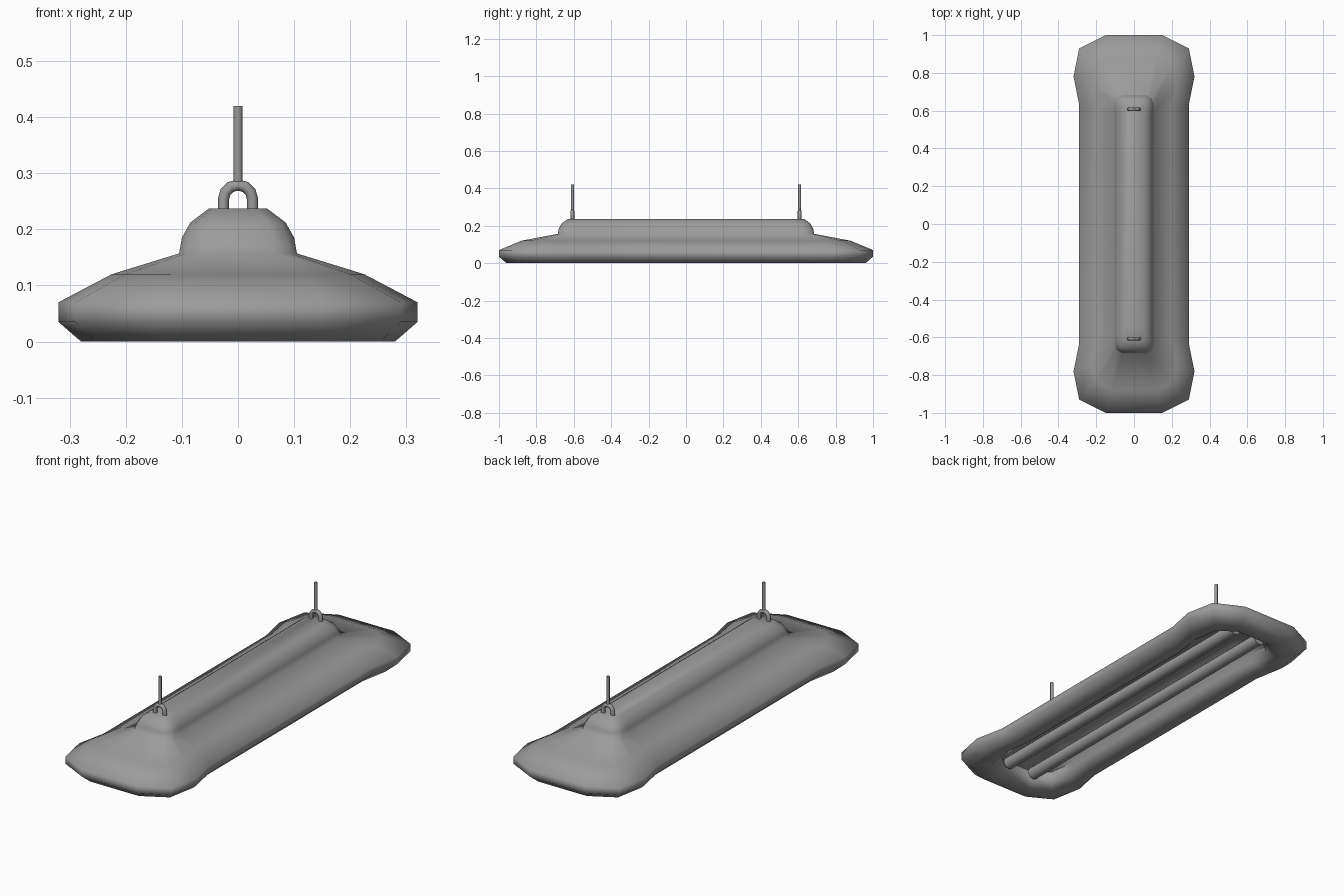
import bpy, bmesh, math

if "Cube" in bpy.data.objects:
    bpy.data.objects.remove(bpy.data.objects["Cube"], do_unlink=True)

grey = bpy.data.materials.new("grey metal")
grey.use_nodes = True
colour = (0.33, 0.33, 0.33, 1)
grey.diffuse_color = colour
grey.node_tree.nodes["Principled BSDF"].inputs["Base Color"].default_value = colour


def finish(obj, angle):
    obj.data.materials.append(grey)
    bpy.ops.object.select_all(action='DESELECT')
    obj.select_set(True)
    bpy.context.view_layer.objects.active = obj
    bpy.ops.object.shade_smooth_by_angle(angle=math.radians(angle))


def rod(name, radius, start, end, sides, rotation=(0, 0, 0)):
    length = math.dist(start, end)
    middle = [(a + b) / 2 for a, b in zip(start, end)]
    bpy.ops.mesh.primitive_cylinder_add(vertices=sides, radius=radius, depth=length,
                                        location=middle, rotation=rotation)
    obj = bpy.context.object
    obj.name = name
    finish(obj, 50)


def ring(quarter, z, inset=0.0):
    """Mirror a quarter outline into a closed ring, pulled in by inset."""
    ex = max(p[0] for p in quarter)
    ey = max(p[1] for p in quarter)
    q = [(x * (1 - inset / ex), y * (1 - inset / ey)) for x, y in quarter]
    half = q + [(x, -y) for x, y in reversed(q)]
    full = half + [(-x, y) for x, y in reversed(half)]
    return [(x, y, z) for x, y in full]


# Quarter outlines of the shade: rim, shoulder and raised housing
rim = [(0.15, 1.0), (0.29, 0.93), (0.32, 0.78), (0.29, 0.63)]
shoulder = [(0.12, 0.88), (0.2, 0.83), (0.225, 0.74), (0.2, 0.61)]
housing = [(0.065, 0.685), (0.093, 0.67), (0.105, 0.64), (0.105, 0.6)]

# Rings from the inner ceiling, around the lip and up to the housing top
rings = [
    ring(housing, 0.13, 0.01),
    ring(rim, 0.08, 0.135),
    ring(rim, 0.03, 0.15),
    ring(rim, 0.0, 0.11),
    ring(rim, 0.0, 0.04),
    ring(rim, 0.035),
    ring(rim, 0.07),
    ring(shoulder, 0.12),
    ring(housing, 0.157),
    ring(housing, 0.185, 0.005),
    ring(housing, 0.212, 0.02),
    ring(housing, 0.237, 0.053),
]
bm = bmesh.new()
loops = [[bm.verts.new(p) for p in r] for r in rings]
for low, high in zip(loops, loops[1:]):
    for i in range(len(low)):
        j = (i + 1) % len(low)
        bm.faces.new((low[i], low[j], high[j], high[i]))
bm.faces.new(loops[0])
bm.faces.new(loops[-1])
bmesh.ops.recalc_face_normals(bm, faces=bm.faces)
mesh = bpy.data.meshes.new("lamp_shade")
bm.to_mesh(mesh)
bm.free()
shade = bpy.data.objects.new("lamp_shade", mesh)
bpy.context.collection.objects.link(shade)
finish(shade, 80)

# Two light tubes under the shade
for side, x in (("left", 0.075), ("right", -0.075)):
    rod(side + "_light_tube", 0.03, (x, -0.835, 0.05), (x, 0.835, 0.05), 12,
        (math.pi / 2, 0, 0))

# Arched hanger and suspension rod at each end
for end, y in (("front", -0.607), ("back", 0.607)):
    arch = [(-0.026, 0.23)]
    for k in range(7):
        a = math.pi * (1 - k / 6)
        arch.append((0.026 * math.cos(a), 0.253 + 0.026 * math.sin(a)))
    arch.append((0.026, 0.23))
    curve = bpy.data.curves.new(end + "_hanger", 'CURVE')
    curve.dimensions = '3D'
    curve.bevel_depth = 0.01
    curve.bevel_resolution = 2
    spline = curve.splines.new('POLY')
    spline.points.add(len(arch) - 1)
    for point, (x, z) in zip(spline.points, arch):
        point.co = (x, y, z, 1)
    hanger = bpy.data.objects.new(end + "_hanger", curve)
    bpy.context.collection.objects.link(hanger)
    bpy.ops.object.select_all(action='DESELECT')
    hanger.select_set(True)
    bpy.context.view_layer.objects.active = hanger
    bpy.ops.object.convert(target='MESH')
    finish(bpy.context.object, 60)
    rod(end + "_suspension_rod", 0.008, (0, y, 0.272), (0, y, 0.42), 8)
